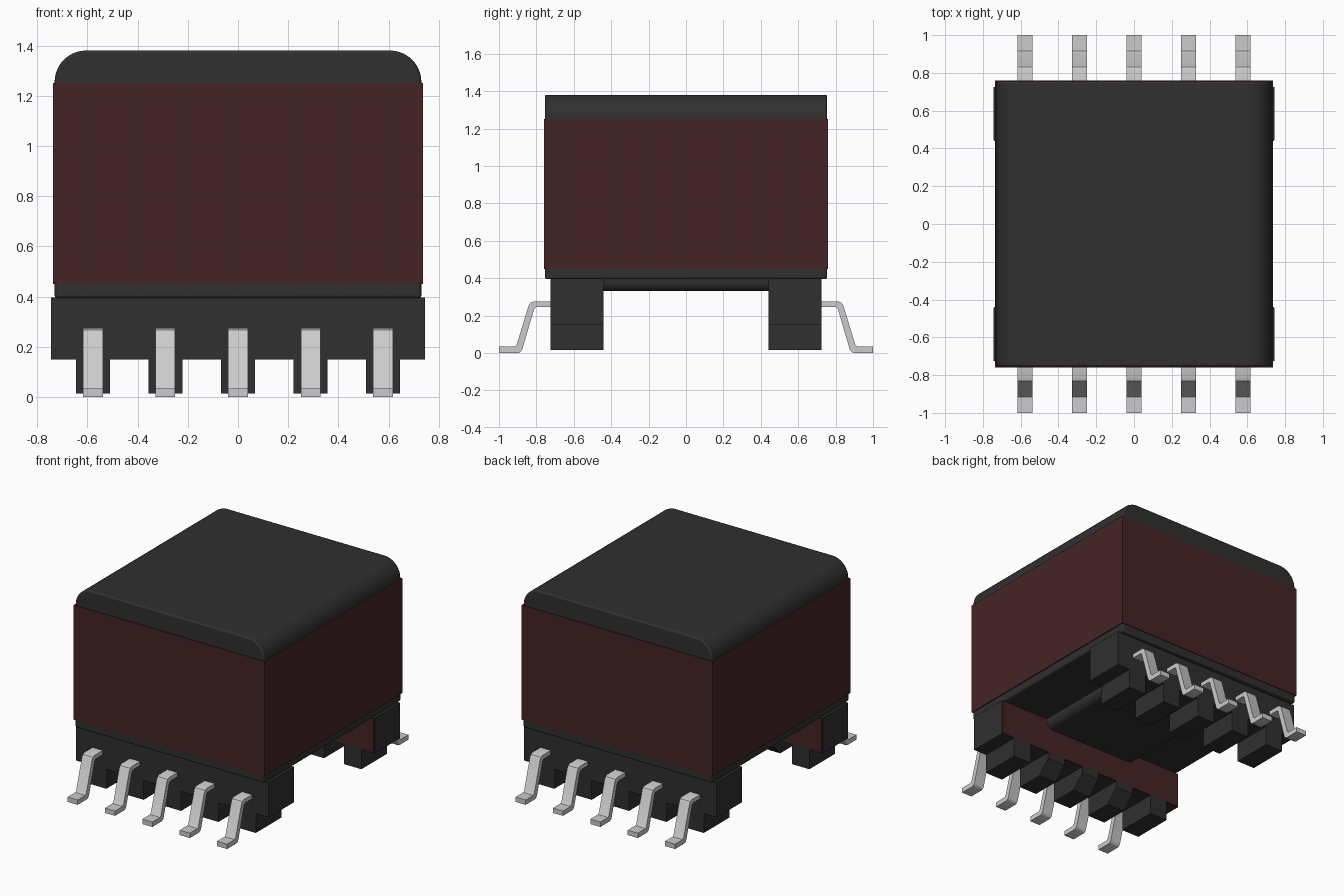
import bpy, bmesh, math
from mathutils import Vector

cube = bpy.data.objects.get("Cube")
if cube:
    bpy.data.objects.remove(cube, do_unlink=True)


def material(name, rgb, rough):
    m = bpy.data.materials.new(name)
    m.use_nodes = True
    m.diffuse_color = (*rgb, 1)
    bsdf = next(n for n in m.node_tree.nodes if n.type == 'BSDF_PRINCIPLED')
    bsdf.inputs["Base Color"].default_value = (*rgb, 1)
    bsdf.inputs["Roughness"].default_value = rough
    return m


BLACK = material("charcoal black", (0.029, 0.029, 0.029), 0.6)
RED = material("dark maroon", (0.060, 0.0175, 0.019), 0.6)
METAL = material("tinned grey", (0.60, 0.60, 0.60), 0.5)


def prism(name, profile, axis, lo, hi, mat, bevel=0, smooth=False):
    """Extrude a closed profile along x (profile in y, z) or y (profile in x, z)."""
    bm = bmesh.new()

    def place(a, b, t):
        return (t, a, b) if axis == 'x' else (a, t, b)
    face = bm.faces.new([bm.verts.new(place(a, b, lo)) for a, b in profile])
    out = bmesh.ops.extrude_face_region(bm, geom=[face])
    moved = [v for v in out["geom"] if isinstance(v, bmesh.types.BMVert)]
    bmesh.ops.translate(bm, verts=moved, vec=Vector(place(0, 0, hi - lo)))
    bmesh.ops.recalc_face_normals(bm, faces=bm.faces)
    mesh = bpy.data.meshes.new(name)
    bm.to_mesh(mesh)
    bm.free()
    mesh.materials.append(mat)
    obj = bpy.data.objects.new(name, mesh)
    bpy.context.collection.objects.link(obj)
    if bevel:
        mod = obj.modifiers.new("soft edges", 'BEVEL')
        mod.width, mod.segments = bevel, 2
        mod.limit_method, mod.angle_limit = 'ANGLE', math.radians(40)
    if smooth:
        bpy.ops.object.select_all(action='DESELECT')
        obj.select_set(True)
        bpy.context.view_layer.objects.active = obj
        bpy.ops.object.shade_smooth_by_angle(angle=math.radians(35))
    return obj


def box(name, x0, x1, y0, y1, z0, z1, mat, bevel=0):
    return prism(name, [(x0, z0), (x1, z0), (x1, z1), (x0, z1)],
                 'y', y0, y1, mat, bevel)


def rounded(half, z_flat, z_round, r, steps=10):
    """Rectangle centred on x = 0 with its two corners at z_round rounded."""
    s = 1 if z_round > z_flat else -1
    pts = [(-half, z_flat), (half, z_flat)]
    for cx, start in ((half - r, 0), (r - half, 90)):
        for i in range(steps + 1):
            a = math.radians(start + 90 * i / steps)
            pts.append((cx + r * math.cos(a), z_round - s * r + s * r * math.sin(a)))
    return pts


# Magnetic core with rounded shoulders, and its raised underside
prism("core", rounded(0.73, 0.395, 1.38, 0.125), 'y', -0.755, 0.755, BLACK, 0.01, True)
prism("core_underside", rounded(0.37, 0.42, 0.33, 0.05), 'y', -0.445, 0.445, BLACK, 0, True)

# Tape wrapped around the core
box("tape_band", -0.737, 0.737, -0.76, 0.76, 0.45, 1.25, RED)

# Bent terminal cross-section, running outwards from the rail
PIN = [(0.70, 0.275), (0.815, 0.275), (0.832, 0.268), (0.842, 0.252), (0.905, 0.045),
       (0.915, 0.034), (1.0, 0.034), (1.0, 0.0), (0.895, 0.0), (0.882, 0.008),
       (0.875, 0.02), (0.812, 0.235), (0.802, 0.245), (0.70, 0.245)]
PIN_X = [-0.577, -0.289, 0, 0.289, 0.577]

for side, s in (("front", -1), ("back", 1)):
    # Bobbin rail with a coloured inner face
    y0, y1 = sorted((s * 0.445, s * 0.725))
    box(side + "_rail", -0.745, 0.745, y0, y1, 0.15, 0.397, BLACK)
    y0, y1 = sorted((s * 0.44, s * 0.445))
    box(side + "_rail_inner_face", -0.74, 0.74, y0, y1, 0.152, 0.395, RED)
    for i, x in enumerate(PIN_X, 1):
        # Standoff foot; the inner ones of the front row are chamfered inside
        cut = 0.09 if s < 0 and 1 < i < 5 else 0.0
        foot = [(0.44, 0.16), (0.725, 0.16), (0.725, 0.015), (0.44 + cut, 0.015)]
        if cut:
            foot.append((0.44, 0.015 + cut))
        prism(f"{side}_foot_{i}", [(s * y, z) for y, z in foot], 'x',
              x - 0.068, x + 0.068, BLACK)
        # Terminal
        prism(f"{side}_terminal_{i}", [(s * y, z) for y, z in PIN], 'x',
              x - 0.039, x + 0.039, METAL, 0, True)
